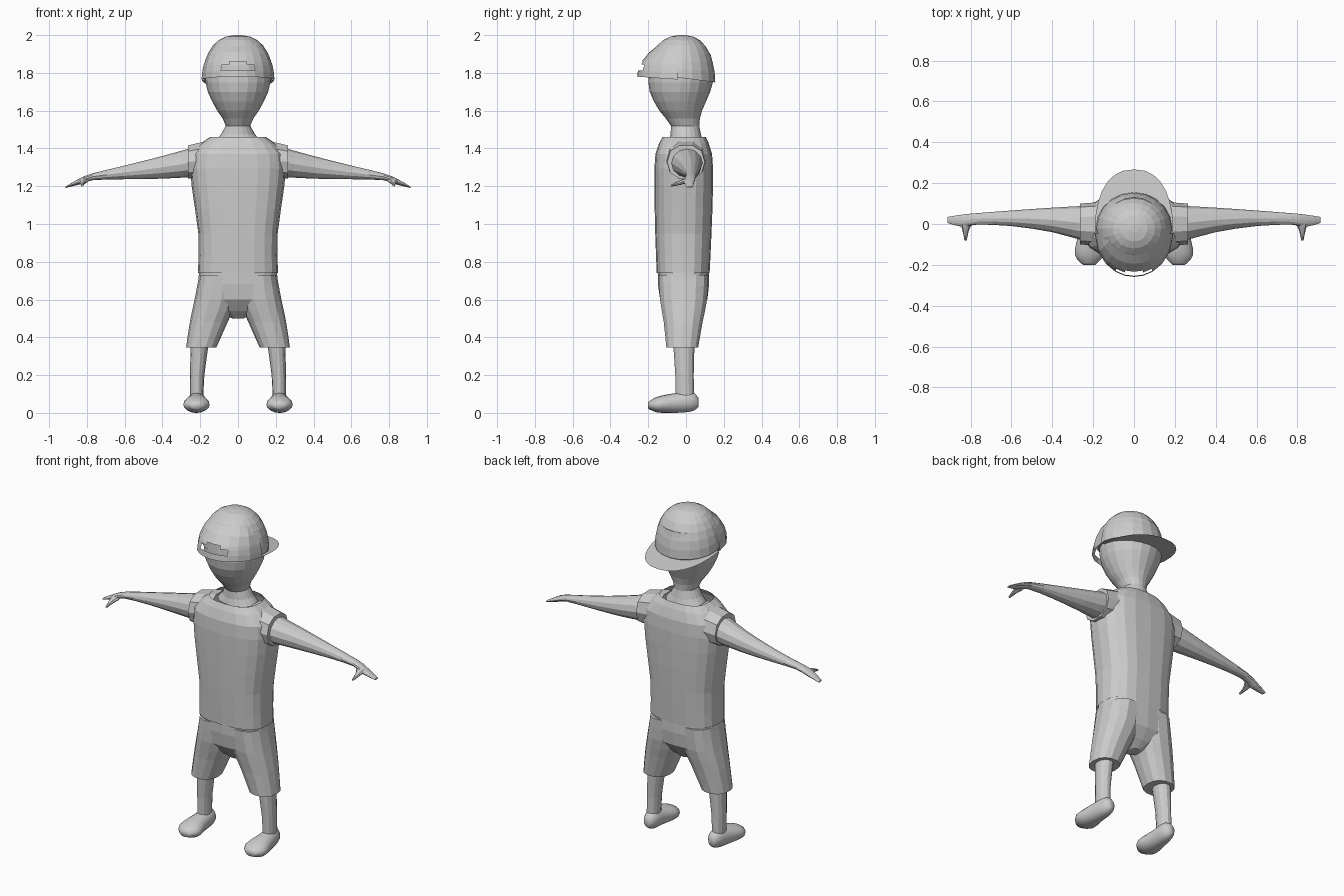
import bpy, bmesh
from math import sin, cos, pi, radians
from mathutils import Vector

cube = bpy.data.objects.get("Cube")
if cube:
    bpy.data.objects.remove(cube, do_unlink=True)

GREY = (0.6, 0.6, 0.6, 1)
grey = bpy.data.materials.new("plain grey")
grey.use_nodes = True
grey.diffuse_color = GREY
grey.node_tree.nodes["Principled BSDF"].inputs["Base Color"].default_value = GREY


def skin(name, loops, closed=True, capped=False, smooth=False, keep=lambda row, col: True):
    """Join neighbouring loops of points with quads and add the object."""
    bm = bmesh.new()
    rows = [[bm.verts.new(point) for point in loop] for loop in loops]
    count = len(rows[0])
    for r, (low, high) in enumerate(zip(rows, rows[1:])):
        for c in range(count if closed else count - 1):
            n = (c + 1) % count
            if keep(r, c):
                bm.faces.new((low[c], low[n], high[n], high[c]))
    if capped:
        bm.faces.new(rows[0])
        bm.faces.new(rows[-1])
    bmesh.ops.recalc_face_normals(bm, faces=bm.faces)
    mesh = bpy.data.meshes.new(name)
    bm.to_mesh(mesh)
    bm.free()
    mesh.materials.append(grey)
    mesh.polygons.foreach_set("use_smooth", [smooth] * len(mesh.polygons))
    bpy.context.collection.objects.link(bpy.data.objects.new(name, mesh))


def signed_power(value, power):
    return abs(value) ** power * (1 if value >= 0 else -1)


def oval(sides, power=1):
    """Unit outline; a power below one makes it boxier."""
    angles = [2 * pi * i / sides for i in range(sides)]
    return [(signed_power(cos(a), power), signed_power(sin(a), power)) for a in angles]


def refine(rings, steps):
    """Add rings along a smooth spline through the given ones."""
    keys = [Vector(ring) for ring in rings]
    keys = [keys[0]] + keys + [keys[-1]]
    result = []
    for a, b, c, d in zip(keys, keys[1:], keys[2:], keys[3:]):
        for step in range(steps):
            t = step / steps
            result.append(b + (c - a) * t / 2
                          + (a - b * 2.5 + c * 2 - d / 2) * t ** 2
                          + (b * 3 - a - c * 3 + d) * t ** 3 / 2)
    return result + [keys[-1]]


def loft(name, axis, rings, sides=16, power=1, steps=2, side=1, capped=True, smooth=False):
    """Rings hold a position on the axis, then centre and radius across it, twice."""
    place = {"x": lambda t, a, b: (t * side, a, b),
             "y": lambda t, a, b: (a * side, t, b),
             "z": lambda t, a, b: (a * side, b, t)}[axis]
    loops = [[place(t, a + ra * u, b + rb * v) for u, v in oval(sides, power)]
             for t, a, ra, b, rb in refine(rings, steps)]
    skin(name, loops, capped=capped, smooth=smooth)


def pair(name, *args, **options):
    loft("left_" + name, *args, side=1, **options)
    loft("right_" + name, *args, side=-1, **options)


# Head and neck
loft("head", "z", [(1.44, 0, .12, 0, .09), (1.52, 0, .065, -.005, .075),
                   (1.6, 0, .11, -.028, .113), (1.7, 0, .16, -.032, .16),
                   (1.8, 0, .174, -.024, .173), (1.9, 0, .15, -.02, .15)], sides=20)

# Cap: a dome whose rim dips toward the back
CAP_BASE, CAP_HEIGHT, CAP_WIDTH, CAP_DEPTH, CAP_Y = 1.77, .23, .187, .177, -.022


def dome(rise):
    """Share of the full radius left at a share of the cap height."""
    return max(0, 1 - rise ** 2) ** .4


crown = []
for step in range(8):
    rise = sin(pi / 2 * step / 7.3)
    loop = []
    for u, v in oval(20):
        y = CAP_Y + CAP_DEPTH * dome(rise) * v
        dip = .13 * y * (1 - rise)
        loop.append((CAP_WIDTH * dome(rise) * u, y, CAP_BASE + CAP_HEIGHT * rise - dip))
    crown.append(loop)
skin("cap_crown", crown, capped=True)

# Raised cap panel with a stepped strap opening
PANEL_Y = -.045
columns = [radians(a) for a in (-90, -65, -45, -28, -14, 0, 14, 28, 45, 65, 90)]
panel = []
for lift in (0, .2, .38, .48, .76, 1):
    z = CAP_BASE + .01 + .17 * lift
    share = dome((z - CAP_BASE) / CAP_HEIGHT)
    depth = CAP_DEPTH * share - CAP_Y + PANEL_Y + .06 * (1 - lift ** 2)
    panel.append([((CAP_WIDTH * share + .006) * sin(a), PANEL_Y - depth * cos(a),
                   z - .015 * (1 - cos(a))) for a in columns])
opening = {1: range(3, 7), 2: range(4, 6)}
skin("cap_strap_panel", panel, closed=False,
     keep=lambda row, col: col not in opening.get(row, ()))

# Flat brim behind the head
brim = []
for width, depth, power in ((.165, .17, 1), (.192, .312, .85)):
    edge = oval(28, power)[:15]
    brim.append([(width * u, PANEL_Y + depth * v, 1.76 - .135 * (PANEL_Y + depth * v))
                 for u, v in edge])
skin("cap_brim", brim, closed=False)

# Shirt body and short sleeves
loft("shirt", "z", [(.74, 0, .212, -.015, .14), (.95, 0, .21, -.014, .149),
                    (1.2, 0, .245, -.012, .155), (1.37, 0, .246, -.012, .15),
                    (1.46, 0, .15, -.01, .115)], sides=20, power=.75, capped=False)
pair("sleeve", "x", [(.12, 0, .11, 1.345, .11), (.265, 0, .1, 1.328, .092)],
     sides=10, power=.9)

# Arms, hands and thumbs
pair("arm", "x", [(.22, 0, .09, 1.33, .08), (.4, .02, .06, 1.3, .06),
                  (.6, .028, .038, 1.273, .036), (.77, .025, .028, 1.25, .018),
                  (.84, .016, .03, 1.225, .016), (.912, .02, .015, 1.195, .004)], sides=12)
pair("thumb", "y", [(-.08, .824, .006, 1.203, .005), (-.03, .824, .016, 1.22, .013),
                    (0, .82, .03, 1.23, .014)], sides=8)

# Shorts: a pelvis and two flared legs
loft("shorts_pelvis", "z", [(.5, 0, .03, -.01, .04), (.6, 0, .2, -.012, .125),
                            (.75, 0, .205, -.014, .135)], sides=20, power=.8)
pair("shorts_leg", "z", [(.345, .195, .08, -.02, .086), (.48, .155, .1, -.015, .105),
                         (.6, .118, .112, -.013, .127), (.73, .105, .1, -.013, .134)],
     sides=14, power=.85)

# Lower legs and feet
pair("leg", "z", [(.05, .218, .034, -.005, .05), (.2, .216, .038, -.008, .05),
                  (.4, .2, .05, -.012, .06)], sides=14)
pair("foot", "y", [(.065, .215, .02, .055, .025), (.03, .215, .042, .06, .052),
                   (-.06, .22, .055, .052, .052), (-.15, .22, .07, .044, .042),
                   (-.2, .22, .03, .04, .018)], steps=3, smooth=True)
